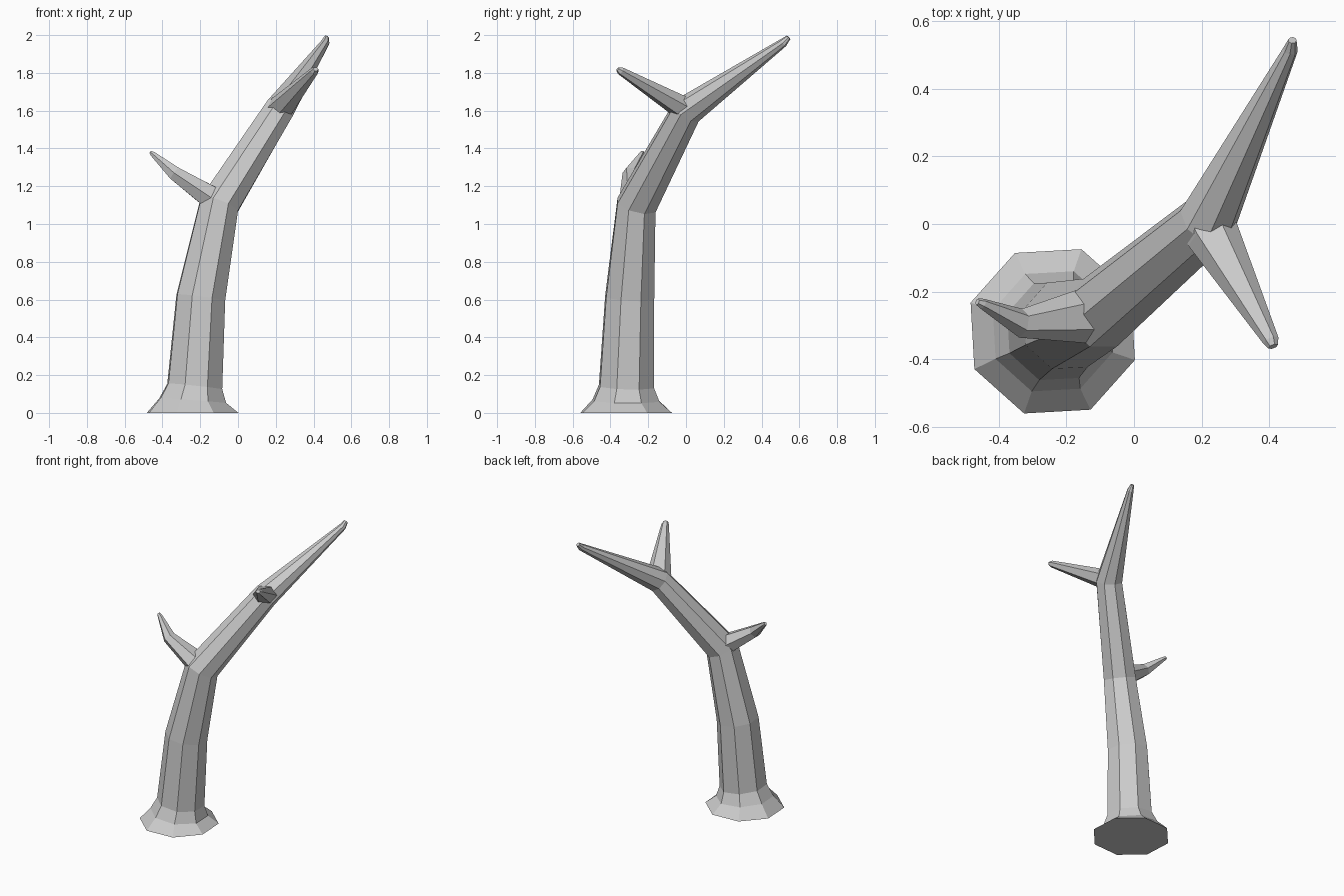
import bpy, bmesh, math
from mathutils import Vector

if "Cube" in bpy.data.objects:
    bpy.data.objects.remove(bpy.data.objects["Cube"])


def limb(name, rings, sides, side, turn=0.0):
    """Loft faceted rings (x, y, z, half width, half depth) along a bent path."""
    pts = [Vector(r[:3]) for r in rings]
    bm = bmesh.new()
    loops = []
    for i, r in enumerate(rings):
        a = (pts[i] - pts[i - 1]).normalized() if i else Vector()
        b = (pts[i + 1] - pts[i]).normalized() if i < len(pts) - 1 else Vector()
        t = (a + b).normalized()
        s = Vector(side)
        u = (s - t * s.dot(t)).normalized()
        v = t.cross(u)
        loop = []
        for k in range(sides):
            g = math.radians(turn) + 2 * math.pi * k / sides
            loop.append(bm.verts.new(pts[i] + u * r[3] * math.cos(g) + v * r[4] * math.sin(g)))
        loops.append(loop)
    for lo, hi in zip(loops, loops[1:]):
        for k in range(sides):
            n = (k + 1) % sides
            bm.faces.new((lo[k], lo[n], hi[n], hi[k]))
    bm.faces.new(loops[0][::-1])
    bm.faces.new(loops[-1])
    bmesh.ops.recalc_face_normals(bm, faces=bm.faces)
    me = bpy.data.meshes.new(name)
    bm.to_mesh(me)
    bm.free()
    ob = bpy.data.objects.new(name, me)
    bpy.context.collection.objects.link(ob)
    return ob


# Leaning trunk with flared foot, running on into the rear top branch
limb("trunk", [
    (-0.24, -0.317, 0.00, 0.257, 0.257),
    (-0.24, -0.317, 0.065, 0.188, 0.188),
    (-0.229, -0.315, 0.14, 0.155, 0.155),
    (-0.197, -0.298, 0.61, 0.138, 0.138),
    (-0.100, -0.262, 1.10, 0.112, 0.112),
    (0.215, 0.005, 1.60, 0.090, 0.082),
    (0.462, 0.515, 1.96, 0.022, 0.024),
    (0.468, 0.543, 1.988, 0.012, 0.014),
], 8, (0.64, -0.77, 0), 31)

# Front top branch
limb("front_branch", [
    (0.215, 0.01, 1.605, 0.082, 0.065),
    (0.232, -0.03, 1.622, 0.079, 0.062),
    (0.405, -0.345, 1.81, 0.024, 0.022),
    (0.411, -0.362, 1.82, 0.015, 0.012),
], 6, (0.88, 0.48, 0))

# Kinked side branch
limb("side_branch", [
    (-0.09, -0.262, 1.11, 0.090, 0.080),
    (-0.155, -0.272, 1.148, 0.080, 0.068),
    (-0.335, -0.293, 1.268, 0.043, 0.042),
    (-0.448, -0.236, 1.368, 0.016, 0.016),
    (-0.463, -0.230, 1.38, 0.010, 0.009),
], 6, (0, 1, 0))
